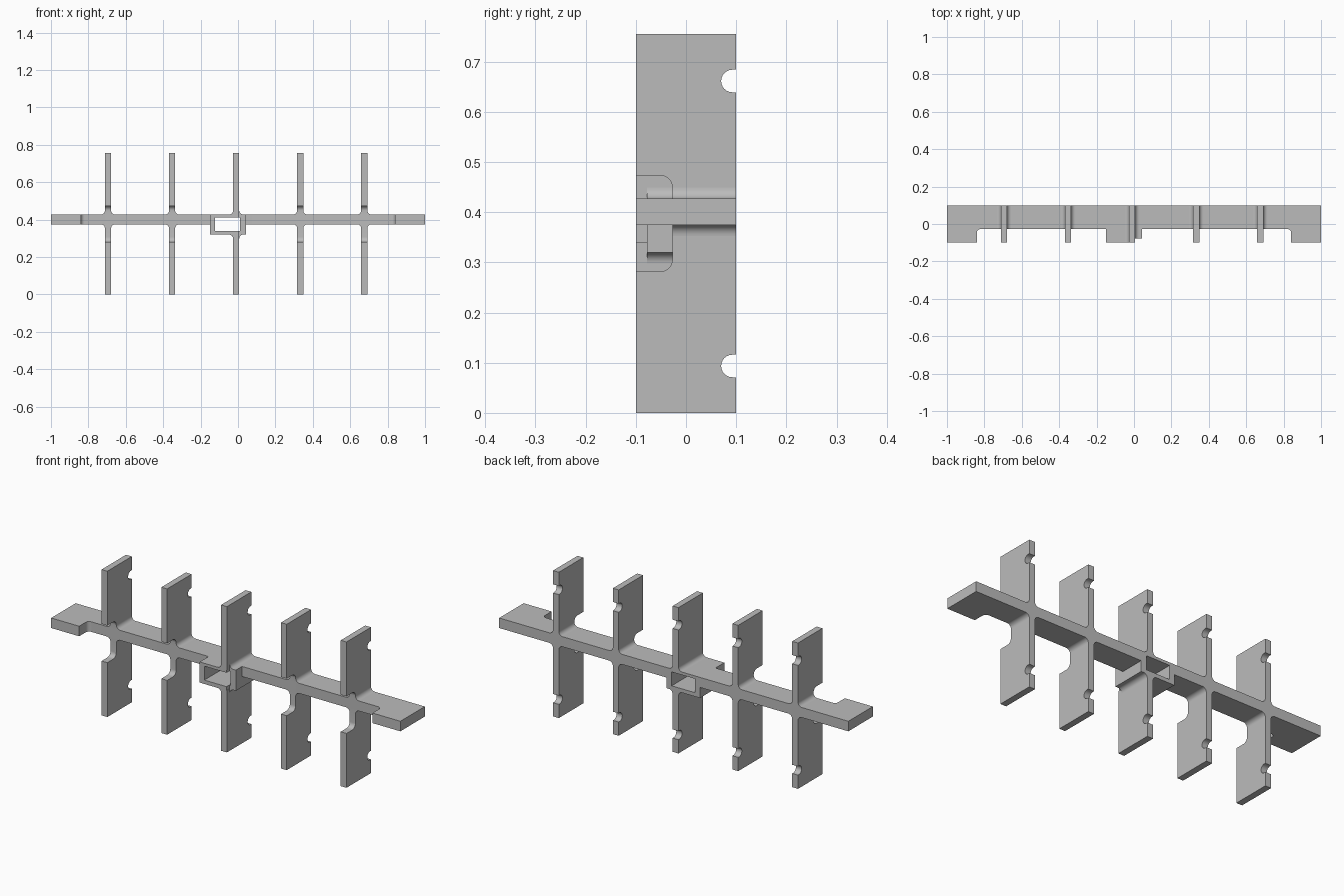
import bpy
import bmesh
from math import pi, cos, sin, radians

if "Cube" in bpy.data.objects:
    bpy.data.objects.remove(bpy.data.objects["Cube"], do_unlink=True)

grey = bpy.data.materials.new("plain grey")
grey.use_nodes = True
GREY = (0.5, 0.5, 0.5, 1)
grey.diffuse_color = GREY
grey.node_tree.nodes["Principled BSDF"].inputs["Base Color"].default_value = GREY

FRONT, BACK, LEDGE, STEP = -0.1, 0.1, -0.027, -0.078
BAR_LOW, BAR_HIGH, BOX_LOW = 0.375, 0.427, 0.32
BOX_L, BOX_R = -0.15, 0.042
MID, HALF = 0.3775, 0.0165
FILLET = 0.022


def arc(cx, cy, r, start, end, steps=8):
    angles = [radians(start + (end - start) * i / steps) for i in range(steps + 1)]
    return [(cx + r * cos(a), cy + r * sin(a)) for a in angles]


def prism(bm, points, axis, low, high):
    """Extrude a flat outline along an axis."""
    place = {"x": lambda p, d: (d, p[0], p[1]),
             "y": lambda p, d: (p[0], d, p[1]),
             "z": lambda p, d: (p[0], p[1], d)}[axis]
    face = bm.faces.new([bm.verts.new(place(p, low)) for p in points])
    out = bmesh.ops.extrude_face_region(bm, geom=[face])["geom"]
    for v in out:
        if isinstance(v, bmesh.types.BMVert):
            v.co["xyz".index(axis)] = high


def finish(bm, name):
    bmesh.ops.recalc_face_normals(bm, faces=bm.faces)
    mesh = bpy.data.meshes.new(name)
    bm.to_mesh(mesh)
    bm.free()
    mesh.materials.append(grey)
    obj = bpy.data.objects.new(name, mesh)
    bpy.context.collection.objects.link(obj)
    bpy.ops.object.select_all(action="DESELECT")
    obj.select_set(True)
    bpy.context.view_layer.objects.active = obj
    bpy.ops.object.shade_smooth_by_angle(angle=radians(30))


def rect(x0, y0, x1, y1):
    return [(x0, y0), (x1, y0), (x1, y1), (x0, y1)]


# Two arms of the crossbar, each with a forward tab at its end
for side, inner, name in ((-1, -BOX_L, "right_bar"), (1, BOX_R, "left_bar")):
    r = 0.02
    outline = [(inner, BACK), (inner, LEDGE)]
    outline += arc(0.84 - r, LEDGE - r, r, 90, 0)
    outline += [(0.84, FRONT), (1, FRONT), (1, BACK)]
    bm = bmesh.new()
    prism(bm, [(side * x, y) for x, y in outline], "z", BAR_LOW, BAR_HIGH)
    finish(bm, name)

# Open rectangular sleeve in the middle, stepped back on one side
bm = bmesh.new()
edge = -0.012 + HALF
plate = [(BOX_L, FRONT), (edge, FRONT), (edge, STEP),
         (BOX_R, STEP), (BOX_R, BACK), (BOX_L, BACK)]
prism(bm, plate, "z", BOX_LOW, 0.34)
prism(bm, plate, "z", 0.412, BAR_HIGH)
prism(bm, rect(BOX_L, FRONT, -0.123, BACK), "z", 0.34, 0.412)
prism(bm, rect(0.012, STEP, BOX_R, BACK), "z", 0.34, 0.412)
finish(bm, "centre_sleeve")


def half_fin(name, x, up, root, centre):
    """Fin on one side of the bar, with back notch, front relief and fillets."""
    bm = bmesh.new()
    start = up * (root - MID)
    r, cut, notch, nr = 0.025, 0.096, 0.284, 0.0225
    if centre:
        outline = [(FRONT, start)]
    else:
        outline = [(LEDGE, start)] + arc(LEDGE - r, cut - r, r, 0, 90)
        outline += [(FRONT, cut)]
    outline += [(FRONT, MID), (BACK, MID), (BACK, notch + nr)]
    outline += arc(0.07 + nr, notch, nr, 90, 270, 12)
    outline += [(BACK, notch - nr), (BACK, start)]
    prism(bm, [(y, MID + up * d) for y, d in outline], "x", x - HALF, x + HALF)
    for side in (-1, 1):
        curve = [(0, 0)] + arc(FILLET, FILLET, FILLET, 270, 180)
        points = [(x + side * (HALF + a), root + up * b) for a, b in curve]
        front = (FRONT if side < 0 else STEP) if centre else LEDGE
        prism(bm, points, "y", front, BACK)
    finish(bm, name)


# Five evenly spaced upright fins
for i in range(5):
    x = -0.695 + i * 0.3425
    centre = i == 2
    half_fin(f"upper_fin_{i + 1}", x, 1, BAR_HIGH, centre)
    half_fin(f"lower_fin_{i + 1}", x, -1, BOX_LOW if centre else BAR_LOW, centre)
